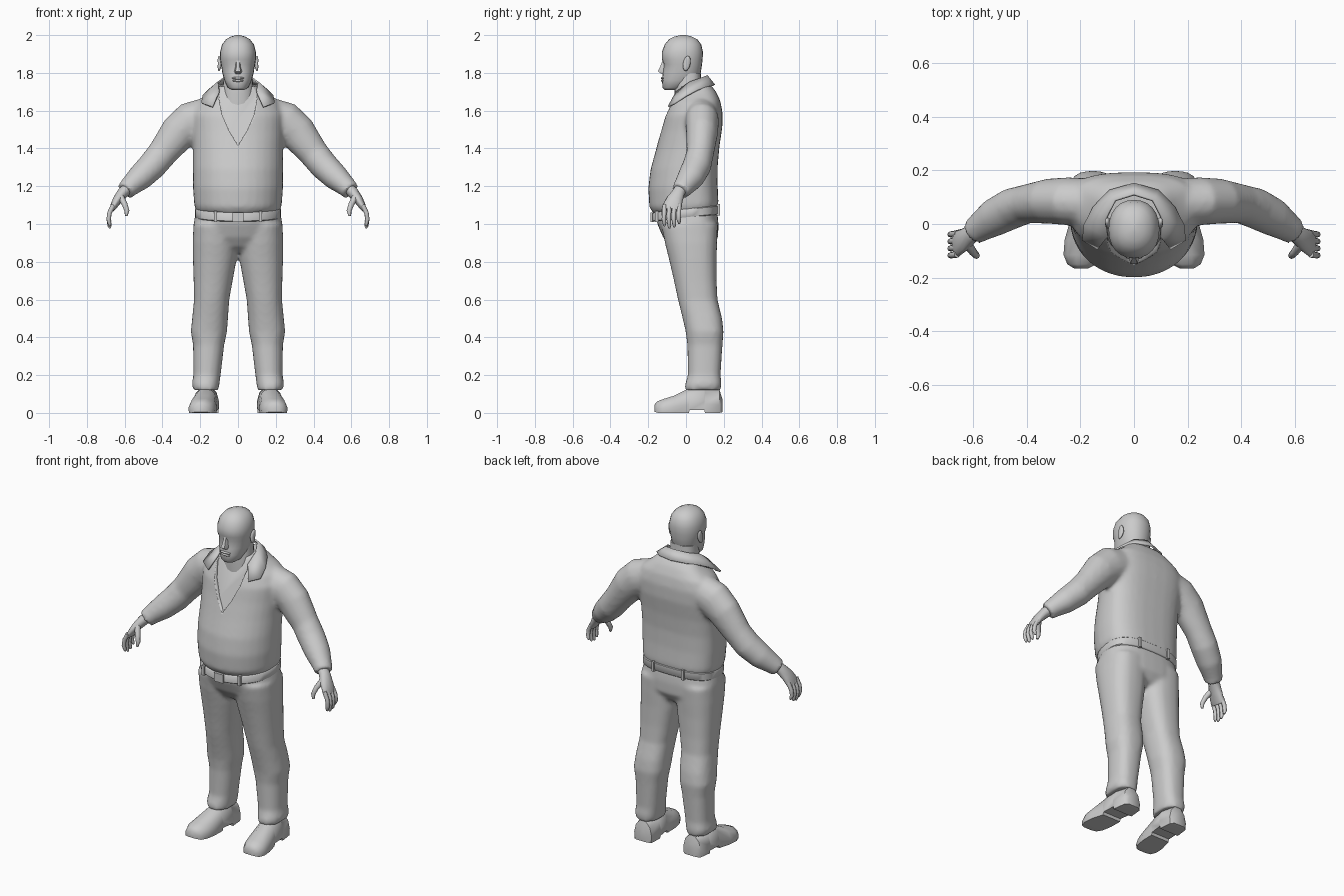
import bpy, bmesh, math
from mathutils import Vector

mat = bpy.data.materials.new("plain_grey")
mat.diffuse_color = (0.6, 0.6, 0.6, 1)


def spow(v, e):
    return math.copysign(abs(v) ** e, v)


def skin(bm, rings):
    """Bridge consecutive rings of points and cap both ends."""
    vs = [[bm.verts.new(p) for p in r] for r in rings]
    n = len(vs[0])
    for a, b in zip(vs, vs[1:]):
        for i in range(n):
            j = (i + 1) % n
            bm.faces.new((a[i], a[j], b[j], b[i]))
    bm.faces.new(vs[0])
    bm.faces.new(vs[-1])


def stack(bm, rows, n=24, pf=2.2, pb=2.6, mid=0.5, tilt=0.0):
    """Horizontal sections: (z, centre x, half width, front y, back y)."""
    rings = []
    for z, cx, w, yf, yb in rows:
        c = yf + (yb - yf) * mid
        ring = []
        for i in range(n):
            a = 2 * math.pi * i / n
            p = pf if math.sin(a) < 0 else pb
            d = c - yf if math.sin(a) < 0 else yb - c
            y = c + d * spow(math.sin(a), 2 / p)
            ring.append((cx + w * spow(math.cos(a), 2 / p), y, z + tilt * y))
        rings.append(ring)
    skin(bm, rings)


def tube(bm, rows, side=1, n=12):
    """Limb along a path: (x, y, z, thickness radius, depth radius)."""
    pts = [Vector((side * r[0], r[1], r[2])) for r in rows]
    rings = []
    for k, (p, r) in enumerate(zip(pts, rows)):
        t = (pts[min(k + 1, len(pts) - 1)] - pts[max(k - 1, 0)]).normalized()
        v = Vector((0, 1, 0))
        v = (v - t * v.dot(t)).normalized()
        u = t.cross(v)
        rings.append([p + u * r[3] * math.cos(2 * math.pi * i / n)
                      + v * r[4] * math.sin(2 * math.pi * i / n) for i in range(n)])
    skin(bm, rings)


def finish(name, bm, angle=45, voxel=0.0, relax=6):
    bmesh.ops.recalc_face_normals(bm, faces=bm.faces[:])
    me = bpy.data.meshes.new(name)
    bm.to_mesh(me)
    bm.free()
    me.materials.append(mat)
    ob = bpy.data.objects.new(name, me)
    bpy.context.collection.objects.link(ob)
    bpy.ops.object.select_all(action='DESELECT')
    ob.select_set(True)
    bpy.context.view_layer.objects.active = ob
    bpy.ops.object.shade_smooth_by_angle(angle=math.radians(angle))
    if voxel:
        m = ob.modifiers.new("merge", 'REMESH')
        m.mode, m.voxel_size, m.use_smooth_shade = 'VOXEL', voxel, True
        m = ob.modifiers.new("relax", 'SMOOTH')
        m.factor, m.iterations = 0.5, relax
    return ob


def ball(bm, loc, size):
    r = bmesh.ops.create_uvsphere(bm, u_segments=14, v_segments=8, radius=1)
    for v in r['verts']:
        v.co = Vector(loc) + Vector([a * b for a, b in zip(v.co, size)])


def box(bm, loc, size):
    r = bmesh.ops.create_cube(bm, size=1)
    for v in r['verts']:
        v.co = Vector(loc) + Vector([a * b for a, b in zip(v.co, size)])


# Shirt: torso and both sleeves merged
bm = bmesh.new()
stack(bm, [(1.065, 0, .22, -.172, .165), (1.10, 0, .232, -.194, .172), (1.2, 0, .239, -.2, .167),
           (1.3, 0, .239, -.188, .168), (1.4, 0, .239, -.16, .177), (1.5, 0, .245, -.134, .192),
           (1.58, 0, .25, -.117, .193), (1.64, 0, .22, -.092, .182), (1.69, 0, .155, -.07, .16),
           (1.73, 0, .115, -.055, .13)], n=32, pf=2.1, pb=2.8, mid=.6, tilt=.06)
for s in (-1, 1):
    tube(bm, [(.15, .08, 1.575, .10, .09), (.25, .085, 1.54, .108, .09), (.315, .085, 1.485, .099, .085),
              (.40, .075, 1.375, .08, .073), (.455, .058, 1.308, .077, .077), (.52, .025, 1.245, .07, .072),
              (.575, -.012, 1.197, .054, .056), (.597, -.03, 1.174, .05, .051)], s, 16)
shirt = finish("shirt", bm, voxel=.012)

# Open neckline: sloping V-shaped recess in the shirt front
bm = bmesh.new()
outline = [(0, 1.415), (.045, 1.49), (.085, 1.58), (.10, 1.66), (.09, 1.78)]
outline += [(-x, z) for x, z in outline[:0:-1]]
skin(bm, [[(x, -.4, z) for x, z in outline],
          [(x, -.138 + (z - 1.415) * .36, z) for x, z in outline]])
cutter = finish("neckline_cutter", bm)
cutter.hide_render = True
cutter.hide_set(True)
m = shirt.modifiers.new("neckline", 'BOOLEAN')
m.operation, m.object, m.solver = 'DIFFERENCE', cutter, 'EXACT'

# Folded collar
bm = bmesh.new()
inner = [(0, .11, 1.785), (.07, .088, 1.775), (.105, .02, 1.75), (.10, -.05, 1.70), (.135, -.093, 1.62)]
outer = [(0, .15, 1.735), (.09, .125, 1.73), (.15, .065, 1.712), (.185, -.0, 1.678), (.192, -.058, 1.64)]
for s in (-1, 1):
    a, b = [[bm.verts.new((s * x, y, z)) for x, y, z in line] for line in (inner, outer)]
    for i in range(4):
        bm.faces.new((a[i], a[i + 1], b[i + 1], b[i]))
bmesh.ops.remove_doubles(bm, verts=bm.verts[:], dist=.0001)
collar = finish("collar", bm)
m = collar.modifiers.new("cloth", 'SOLIDIFY')
m.thickness, m.offset = .01, 0

# Trousers: pelvis and both legs merged
bm = bmesh.new()
stack(bm, [(1.07, 0, .222, -.165, .165), (1.0, 0, .236, -.152, .172), (.93, 0, .236, -.122, .17),
           (.88, 0, .16, -.085, .14), (.85, 0, .08, -.04, .09)], n=32, mid=.6)
leg = [(1.0, .0, .236, -.132, .168), (.9, .0, .24, -.112, .165), (.82, .006, .239, -.092, .162),
       (.7, .028, .235, -.064, .162), (.6, .046, .233, -.043, .167), (.5, .053, .243, -.018, .191),
       (.43, .058, .25, -.002, .199), (.36, .073, .238, .007, .193), (.2, .092, .236, .01, .183),
       (.155, .098, .244, -.004, .188), (.12, .103, .238, -.01, .184)]
for s in (-1, 1):
    stack(bm, [(z, s * (i + o) / 2, (o - i) / 2, f, b) for z, i, o, f, b in leg])
finish("trousers", bm, voxel=.012, relax=5)

# Belt with loops and buckle
bm = bmesh.new()
stack(bm, [(z, 0, .228 + e, -.181 - e, .174 + e) for z, e in
           ((1.032, -.004), (1.036, 0), (1.076, 0), (1.08, -.004))], n=32, pf=2.1, pb=2.8, mid=.6, tilt=.11)
finish("belt", bm)
bm = bmesh.new()
box(bm, (0, -.181, 1.036), (.06, .016, .052))
for s in (-1, 1):
    box(bm, (s * .12, -.155, 1.04), (.016, .02, .06))
    box(bm, (s * .1, .168, 1.075), (.016, .022, .06))
finish("buckle_and_loops", bm)

# Shoes: sections along y (y, centre x, half width, top, bottom)
shoe = [(.192, .165, .035, .075, .004), (.178, .165, .058, .12, 0), (.1, .167, .067, .14, 0),
        (.098, .167, .067, .14, .016), (.02, .174, .064, .13, .016), (.015, .174, .064, .13, 0),
        (-.06, .185, .074, .092, 0), (-.115, .192, .071, .075, 0), (-.15, .195, .054, .062, 0),
        (-.166, .197, .026, .045, .006)]
section = [(-.95, 0), (-1, .35), (-.8, .75), (-.35, 1), (.35, 1), (.8, .75), (1, .35), (.95, 0)]
bm = bmesh.new()
for s in (-1, 1):
    skin(bm, [[(s * (cx + w * u), y, b + (t - b) * v) for u, v in section] for y, cx, w, t, b in shoe])
finish("shoes", bm, 50)

# Hands: palm, four curled fingers and thumb
bm = bmesh.new()
for s in (-1, 1):
    tube(bm, [(.585, -.025, 1.19, .03, .034), (.61, -.04, 1.165, .03, .034), (.637, -.06, 1.13, .025, .044),
              (.658, -.072, 1.095, .019, .05), (.668, -.075, 1.075, .013, .046)], s)
    for k in range(4):
        y, d = -.114 + .026 * k, (0.012, 0, .006, .024)[k]
        tube(bm, [(.66, y, 1.10, .012, .012), (.68, y - .002, 1.06, .012, .012),
                  (.685, y - .003, 1.025, .0115, .0115), (.68, y, .99 + d, .010, .010),
                  (.677, y, .977 + d, .005, .005)], s, 8)
    tube(bm, [(.622, -.075, 1.145, .018, .018), (.6, -.105, 1.105, .015, .015),
              (.588, -.118, 1.07, .013, .013), (.592, -.122, 1.043, .007, .007)], s, 8)
finish("hands", bm, 60)

# Neck
bm = bmesh.new()
stack(bm, [(1.6, 0, .09, -.06, .09), (1.69, 0, .086, -.062, .085), (1.74, 0, .08, -.06, .08),
           (1.8, 0, .076, -.05, .078)], n=20)
finish("neck", bm)

# Head
bm = bmesh.new()
stack(bm, [(1.71, 0, .034, -.113, -.05), (1.722, 0, .054, -.124, .0), (1.76, 0, .072, -.127, .06),
           (1.80, 0, .083, -.123, .078), (1.845, 0, .09, -.117, .085), (1.872, 0, .095, -.128, .088),
           (1.91, 0, .095, -.128, .09), (1.95, 0, .085, -.113, .081), (1.978, 0, .063, -.09, .06),
           (1.992, 0, .038, -.062, .03), (2.0, 0, .01, -.03, 0)], n=24, pf=2.2, pb=2.2)
finish("head", bm, 70)

# Nose and lips
bm = bmesh.new()
skin(bm, [[(-w, -.1, z), (-w * .5, y, z), (w * .5, y, z), (w, -.1, z)] for z, w, y in
          ((1.866, .014, -.124), (1.83, .018, -.138), (1.808, .026, -.149), (1.795, .022, -.13))])
ball(bm, (0, -.121, 1.772), (.034, .012, .007))
ball(bm, (0, -.121, 1.759), (.03, .012, .007))
finish("nose_and_lips", bm, 60)

# Ears
bm = bmesh.new()
for s in (-1, 1):
    ball(bm, (s * .096, .004, 1.85), (.011, .02, .04))
for v in bm.verts:
    v.co.x += math.copysign((v.co.z - 1.85) * .12, v.co.x)
    v.co.y += (v.co.z - 1.85) * .15
finish("ears", bm, 60)
